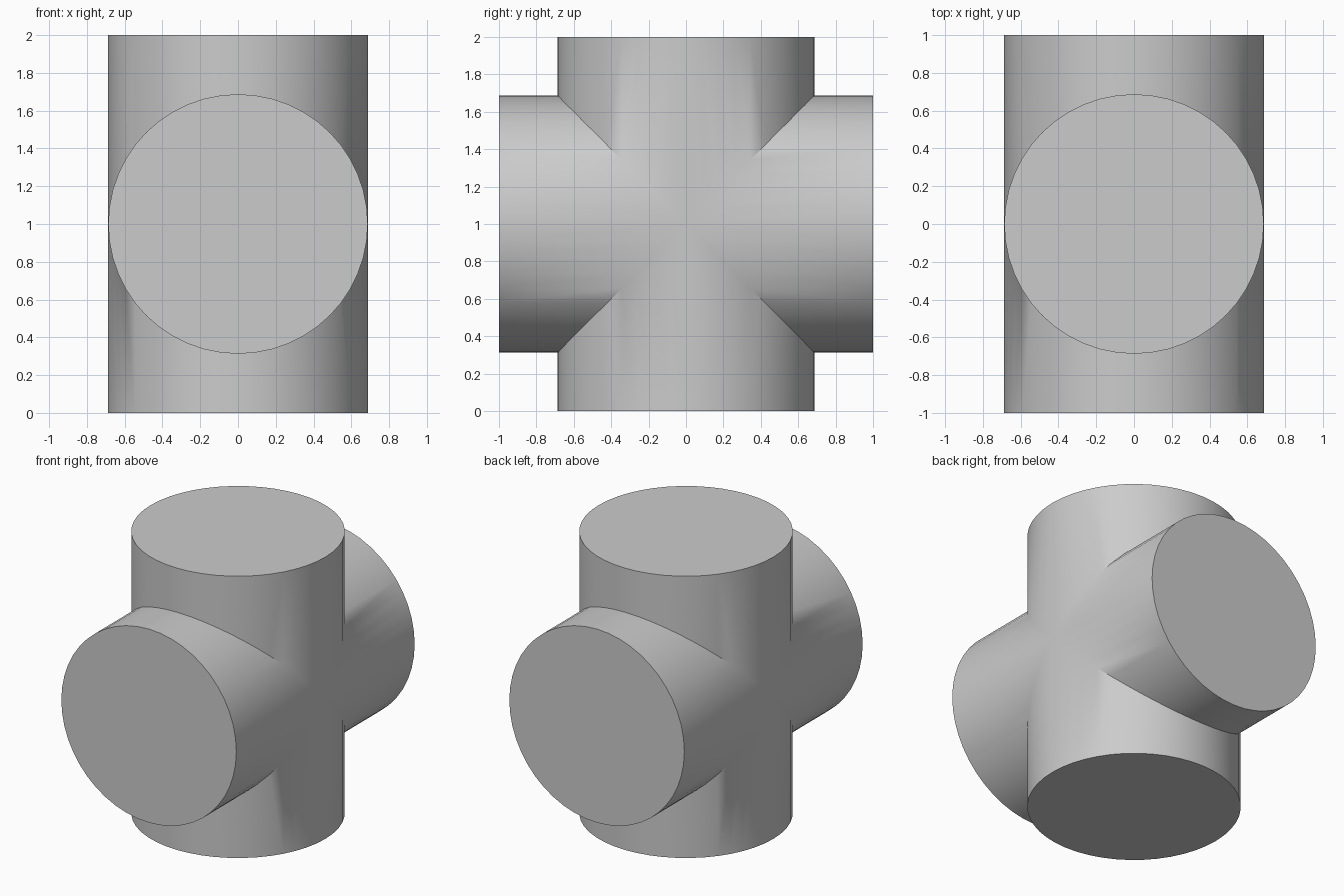
import bpy, bmesh, math

cube = bpy.data.objects.get("Cube")
if cube:
    bpy.data.objects.remove(cube, do_unlink=True)

RADIUS = 0.687
HALF = 1.0
STEPS = 24  # columns across the half circle

grey = bpy.data.materials.new("plain grey")
grey.use_nodes = True
colour = (0.6, 0.6, 0.6, 1)
grey.diffuse_color = colour
grey.node_tree.nodes["Principled BSDF"].inputs["Base Color"].default_value = colour

# Two equal crossing pipes: every slice across x is a plus-shaped outline
bm = bmesh.new()


def column(i, sy, sz):
    """Tip of upright arm, inner corner and tip of level arm in one quadrant."""
    a = math.pi * i / STEPS
    x, h = RADIUS * math.cos(a), RADIUS * math.sin(a)
    return [(x, sy * h, HALF + sz * HALF),
            (x, sy * h, HALF + sz * h),
            (x, sy * HALF, HALF + sz * h)]


def face(points):
    bm.faces.new([bm.verts.new(p) for p in points])


# Curved walls
for sy in (-1, 1):
    for sz in (-1, 1):
        for i in range(STEPS):
            a, b = column(i, sy, sz), column(i + 1, sy, sz)
            for k in range(2):
                face([a[k], a[k + 1], b[k + 1], b[k]])

# Flat round ends
ring = [2 * math.pi * i / (2 * STEPS) for i in range(2 * STEPS)]
for s in (-1, 1):
    face([(RADIUS * math.cos(a), RADIUS * math.sin(a), HALF + s * HALF) for a in ring])
    face([(RADIUS * math.cos(a), s * HALF, HALF + RADIUS * math.sin(a)) for a in ring])

bmesh.ops.remove_doubles(bm, verts=bm.verts, dist=0.0001)
bmesh.ops.recalc_face_normals(bm, faces=bm.faces)

mesh = bpy.data.meshes.new("crossed_cylinders")
bm.to_mesh(mesh)
bm.free()
mesh.materials.append(grey)
obj = bpy.data.objects.new("crossed_cylinders", mesh)
bpy.context.collection.objects.link(obj)

# Smooth walls, sharp rims and seams
bpy.ops.object.select_all(action='DESELECT')
obj.select_set(True)
bpy.context.view_layer.objects.active = obj
bpy.ops.object.shade_smooth_by_angle(angle=math.radians(40))
